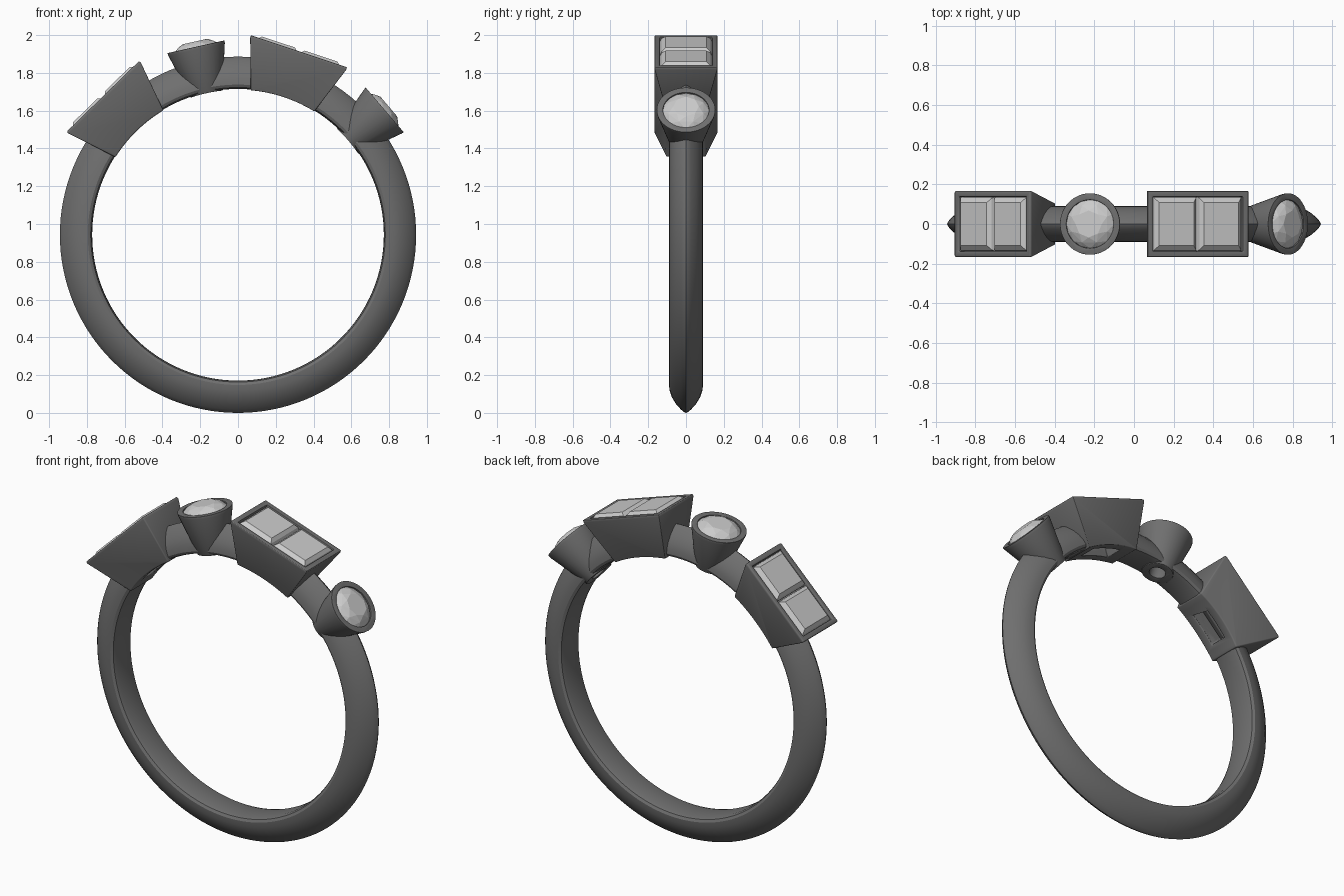
import bpy, bmesh
from math import sin, cos, pi, radians
from mathutils import Matrix

if "Cube" in bpy.data.objects:
    bpy.data.objects.remove(bpy.data.objects["Cube"])

CZ = 0.943          # height of ring centre
FINGER = 0.768      # finger hole radius

def material(name, v):
    m = bpy.data.materials.new(name)
    m.diffuse_color = (v, v, v, 1)
    m.use_nodes = True
    m.node_tree.nodes["Principled BSDF"].inputs["Base Color"].default_value = m.diffuse_color
    return m

METAL = material("dark_metal", 0.16)
GEM = material("pale_gem", 0.62)

def finish(name, bm, mat, angle=0.0):
    """Turn a bmesh, modelled with the radial direction along z, into a placed object."""
    bmesh.ops.recalc_face_normals(bm, faces=bm.faces[:])
    bm.transform(Matrix.Translation((0, 0, CZ)) @ Matrix.Rotation(radians(angle), 4, 'Y'))
    me = bpy.data.meshes.new(name)
    bm.to_mesh(me)
    bm.free()
    ob = bpy.data.objects.new(name, me)
    bpy.context.collection.objects.link(ob)
    if mat:
        me.materials.append(mat)
    return ob

def rect(a, b, z):
    return [(-a, -b, z), (a, -b, z), (a, b, z), (-a, b, z)]

def circle(r, z, n=48, turn=0.0):
    return [(r * cos(2 * pi * (i + turn) / n), r * sin(2 * pi * (i + turn) / n), z) for i in range(n)]

def loft(rings):
    """Closed solid through stacked rings."""
    bm = bmesh.new()
    vs = [[bm.verts.new(p) for p in r] for r in rings]
    n = len(vs[0])
    for a, b in zip(vs, vs[1:]):
        for i in range(n):
            bm.faces.new((a[i], a[(i + 1) % n], b[(i + 1) % n], b[i]))
    bm.faces.new(vs[0])
    bm.faces.new(vs[-1])
    return bm

def hull(points):
    bm = bmesh.new()
    for p in points:
        bm.verts.new(p)
    bmesh.ops.convex_hull(bm, input=bm.verts[:])
    bmesh.ops.dissolve_limit(bm, angle_limit=0.01, verts=bm.verts[:], edges=bm.edges[:])
    return bm

def modify(ob, cutters, bevel=0.0):
    """Cut and optionally soften an object, then bake the result."""
    for c in cutters:
        m = ob.modifiers.new("cut", 'BOOLEAN')
        m.object, m.operation, m.solver = c, 'DIFFERENCE', 'EXACT'
    if bevel:
        m = ob.modifiers.new("soft_edges", 'BEVEL')
        m.width, m.segments, m.limit_method, m.angle_limit = bevel, 3, 'ANGLE', radians(35)
    dg = bpy.context.evaluated_depsgraph_get()
    me = bpy.data.meshes.new_from_object(ob.evaluated_get(dg))
    ob.modifiers.clear()
    ob.data = me
    me.shade_smooth()
    me.set_sharp_from_angle(angle=radians(32))

# shank: pointed D section swept round the finger
half = [(0.772, 0.0), (0.773, 0.06), (0.78, 0.082), (0.795, 0.09), (0.825, 0.087),
        (0.86, 0.075), (0.895, 0.054), (0.925, 0.027), (0.938, 0.011), (0.943, 0.0)]
section = half + [(r, -y) for r, y in half[-2:0:-1]]
bm = bmesh.new()
N, K = 128, len(section)
grid = [[bm.verts.new((r * sin(2 * pi * i / N), y, r * cos(2 * pi * i / N))) for r, y in section] for i in range(N)]
for i in range(N):
    for k in range(K):
        j, l = (i + 1) % N, (k + 1) % K
        bm.faces.new((grid[i][k], grid[j][k], grid[j][l], grid[i][l]))
shank = finish("shank", bm, METAL)

# finger hole cutter
bm = bmesh.new()
bmesh.ops.create_cone(bm, cap_ends=True, segments=128, radius1=FINGER, radius2=FINGER, depth=1,
                      matrix=Matrix.Rotation(pi / 2, 4, 'X'))
finger_cutter = finish("finger_cutter", bm, None)
cutters = [finger_cutter]

# rectangular settings, each with two square stones
for side, ang in (("left", -44.3), ("right", 18.4)):
    hole = finish(side + "_box_hole_cutter",
                  loft([rect(0.1, 0.052, 0.6), rect(0.1, 0.052, 0.85),
                        rect(0.238, 0.138, 0.97), rect(0.238, 0.138, 1.1)]), None, ang)
    box = finish(side + "_box_setting", loft([rect(0.168, 0.097, 0.72), rect(0.268, 0.166, 1.01),
                                              rect(0.268, 0.166, 1.024)]), METAL, ang)
    modify(box, [finger_cutter, hole], 0.007)
    cutters.append(hole)
    for k, s in (("a", -1), ("b", 1)):
        pts = (rect(0.092, 0.108, 1.036) + rect(0.11, 0.13, 1.018) + rect(0.116, 0.137, 1.0)
               + rect(0.116, 0.137, 0.985) + rect(0.06, 0.07, 0.91) + [(0, 0, 0.88)])
        finish(f"{side}_square_gem_{k}", hull([(x + s * 0.119, y, z) for x, y, z in pts]), GEM, ang)

# conical bezels with round brilliant stones
for side, ang in (("left", -12.6), ("right", 49.6)):
    hole = finish(side + "_bezel_hole_cutter",
                  loft([circle(0.045, 0.6), circle(0.045, 0.84), circle(0.122, 0.97), circle(0.122, 1.1)]), None, ang)
    bezel = finish(side + "_bezel", loft([circle(0.075, 0.72), circle(0.153, 1.005), circle(0.155, 1.02)]), METAL, ang)
    modify(bezel, [finger_cutter, hole], 0.008)
    cutters.append(hole)
    pts = (circle(0.068, 1.048, 8) + circle(0.1, 1.034, 8, 0.5) + circle(0.123, 1.012, 16)
           + circle(0.123, 1.0, 16) + circle(0.06, 0.93, 8, 0.5) + [(0, 0, 0.885)])
    finish(side + "_round_gem", hull(pts), GEM, ang)

# open the shank beneath every stone
modify(shank, cutters[1:])
for c in cutters:
    c.hide_render = True
    c.hide_set(True)
